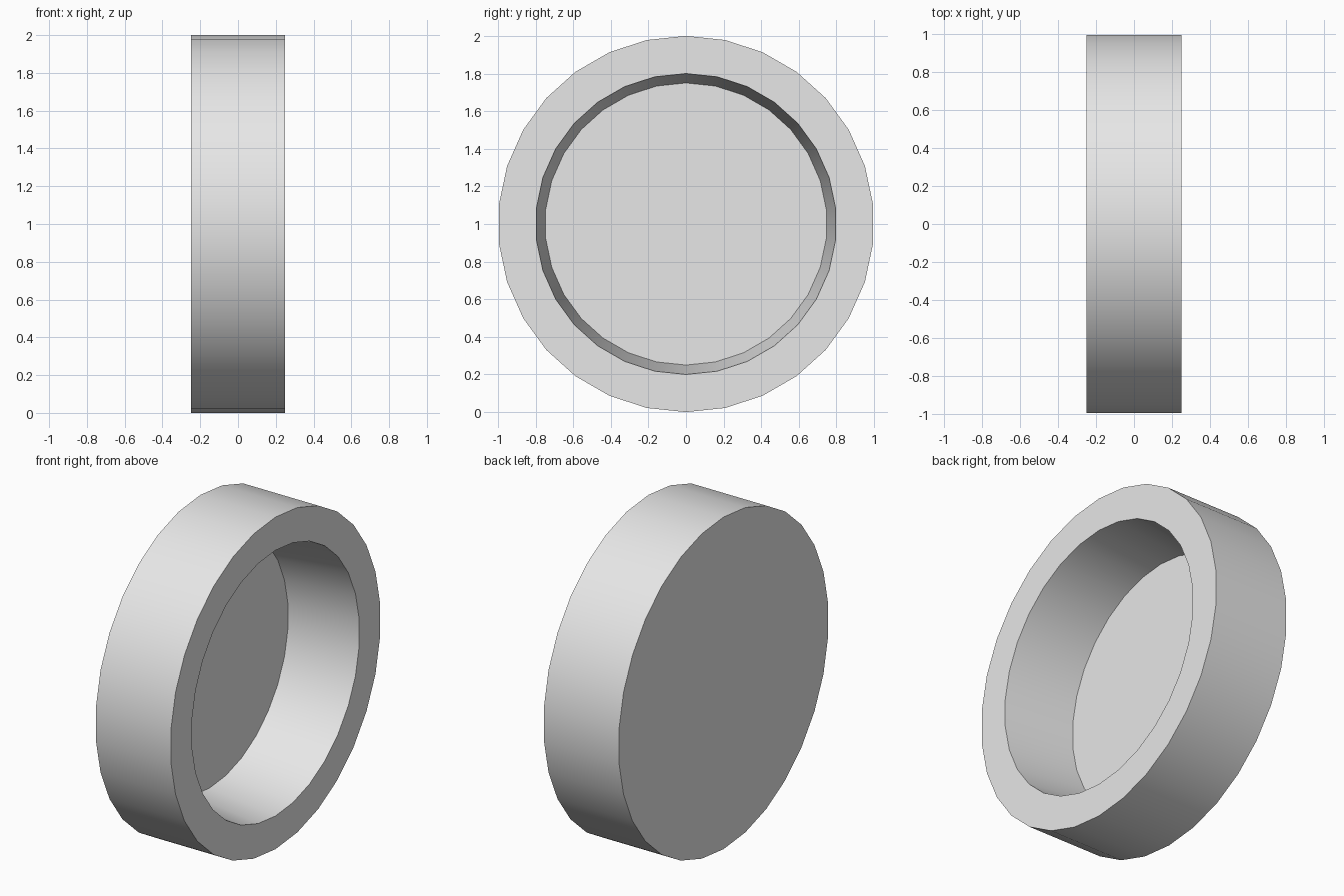
import bpy
import bmesh
from math import sin, cos, tau, radians

SIDES = 30
CENTRE_Z = 1.0

cube = bpy.data.objects.get("Cube")
if cube:
    bpy.data.objects.remove(cube, do_unlink=True)

# Plain grey material
grey = bpy.data.materials.new("light_grey")
grey.use_nodes = True
colour = (0.8, 0.8, 0.8, 1.0)
grey.diffuse_color = colour
grey.node_tree.nodes["Principled BSDF"].inputs["Base Color"].default_value = colour


def ring(bm, x, radius):
    """Circle of vertices around the x axis, with one vertex at the top."""
    angles = [tau * i / SIDES for i in range(SIDES)]
    return [bm.verts.new((x, radius * sin(a), CENTRE_Z + radius * cos(a)))
            for a in angles]


# Round dish: closed back, outer wall, flat rim, tapered recess, floor
bm = bmesh.new()
profile = [(-0.25, 1.0), (0.25, 1.0), (0.25, 0.8), (-0.19, 0.75)]
rings = [ring(bm, x, r) for x, r in profile]
bm.faces.new(rings[0])
for a, b in zip(rings, rings[1:]):
    for i in range(SIDES):
        j = (i + 1) % SIDES
        bm.faces.new((a[i], a[j], b[j], b[i]))
bm.faces.new(rings[-1])
bmesh.ops.recalc_face_normals(bm, faces=bm.faces)

mesh = bpy.data.meshes.new("round_dish")
bm.to_mesh(mesh)
bm.free()
mesh.materials.append(grey)
dish = bpy.data.objects.new("round_dish", mesh)
bpy.context.collection.objects.link(dish)

# Smooth walls with crisp rims
bpy.ops.object.select_all(action="DESELECT")
dish.select_set(True)
bpy.context.view_layer.objects.active = dish
bpy.ops.object.shade_smooth_by_angle(angle=radians(30))
